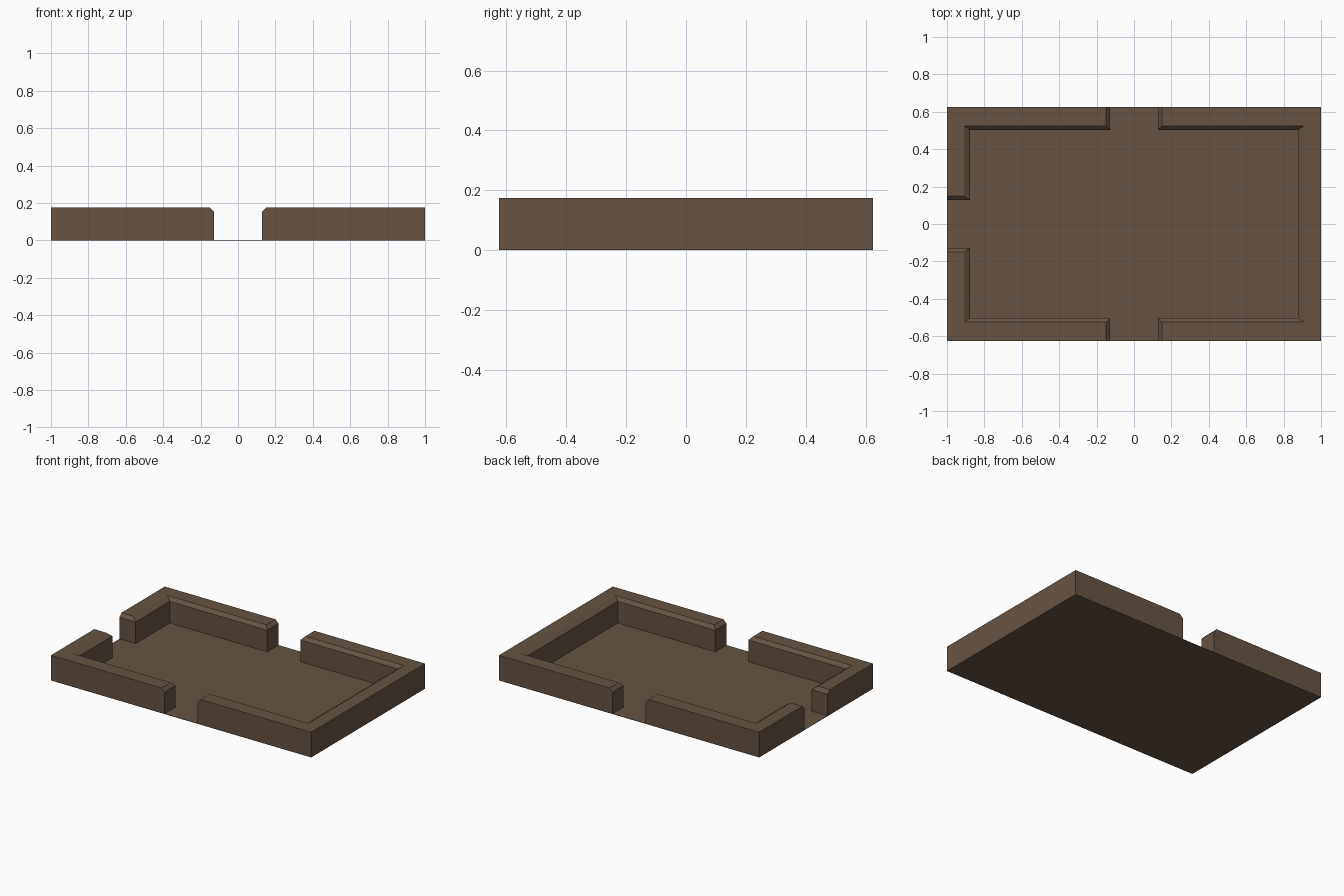
import bpy, bmesh

if "Cube" in bpy.data.objects:
    bpy.data.objects.remove(bpy.data.objects["Cube"])

# One flat brown for everything
brown = bpy.data.materials.new("dark brown wood")
brown.diffuse_color = (0.135, 0.088, 0.058, 1)
brown.use_nodes = True
brown.node_tree.nodes["Principled BSDF"].inputs["Base Color"].default_value = brown.diffuse_color

X, Y, H = 1.0, 0.625, 0.175       # outer half sizes and wall height
IX, IY = 0.876, 0.502             # inner wall faces
TX, TY = 0.909, 0.525             # inner edges at the top of the chamfer
G, TG = 0.127, 0.15               # half gap, below and above the chamfer
CH = 0.152                        # height where the chamfer starts


def solid(name, levels):
    """Stack matching outlines [(z, points), ...] into a closed solid."""
    bm = bmesh.new()
    rings = [[bm.verts.new((x, y, z)) for x, y in pts] for z, pts in levels]
    n = len(rings[0])
    for low, high in zip(rings, rings[1:]):
        for i in range(n):
            j = (i + 1) % n
            bm.faces.new((low[i], low[j], high[j], high[i]))
    bm.faces.new(rings[0][::-1])
    bm.faces.new(rings[-1])
    bmesh.ops.recalc_face_normals(bm, faces=bm.faces)
    me = bpy.data.meshes.new(name)
    bm.to_mesh(me)
    bm.free()
    me.materials.append(brown)
    ob = bpy.data.objects.new(name, me)
    bpy.context.collection.objects.link(ob)
    return ob


def corner_wall(ix, iy, g, s):
    """Outline of an L-shaped wall on the left; s = side in y."""
    return [(-X, s * Y), (-g, s * Y), (-g, s * iy),
            (-ix, s * iy), (-ix, s * g), (-X, s * g)]


def right_wall(ix, iy, g):
    """Outline of the C-shaped wall closing the right end."""
    return [(g, -Y), (X, -Y), (X, Y), (g, Y),
            (g, iy), (ix, iy), (ix, -iy), (g, -iy)]


# Thin floor
rect = [(-X, -Y), (X, -Y), (X, Y), (-X, Y)]
solid("floor", [(0, rect), (0.002, rect)])

# Two left corner walls, mirrored front to back
for name, s in (("front_left_wall", -1), ("back_left_wall", 1)):
    base, top = corner_wall(IX, IY, G, s), corner_wall(TX, TY, TG, s)
    solid(name, [(0, base), (CH, base), (H, top)])

# Right end wall
base, top = right_wall(IX, IY, G), right_wall(TX, TY, TG)
solid("right_wall", [(0, base), (CH, base), (H, top)])
